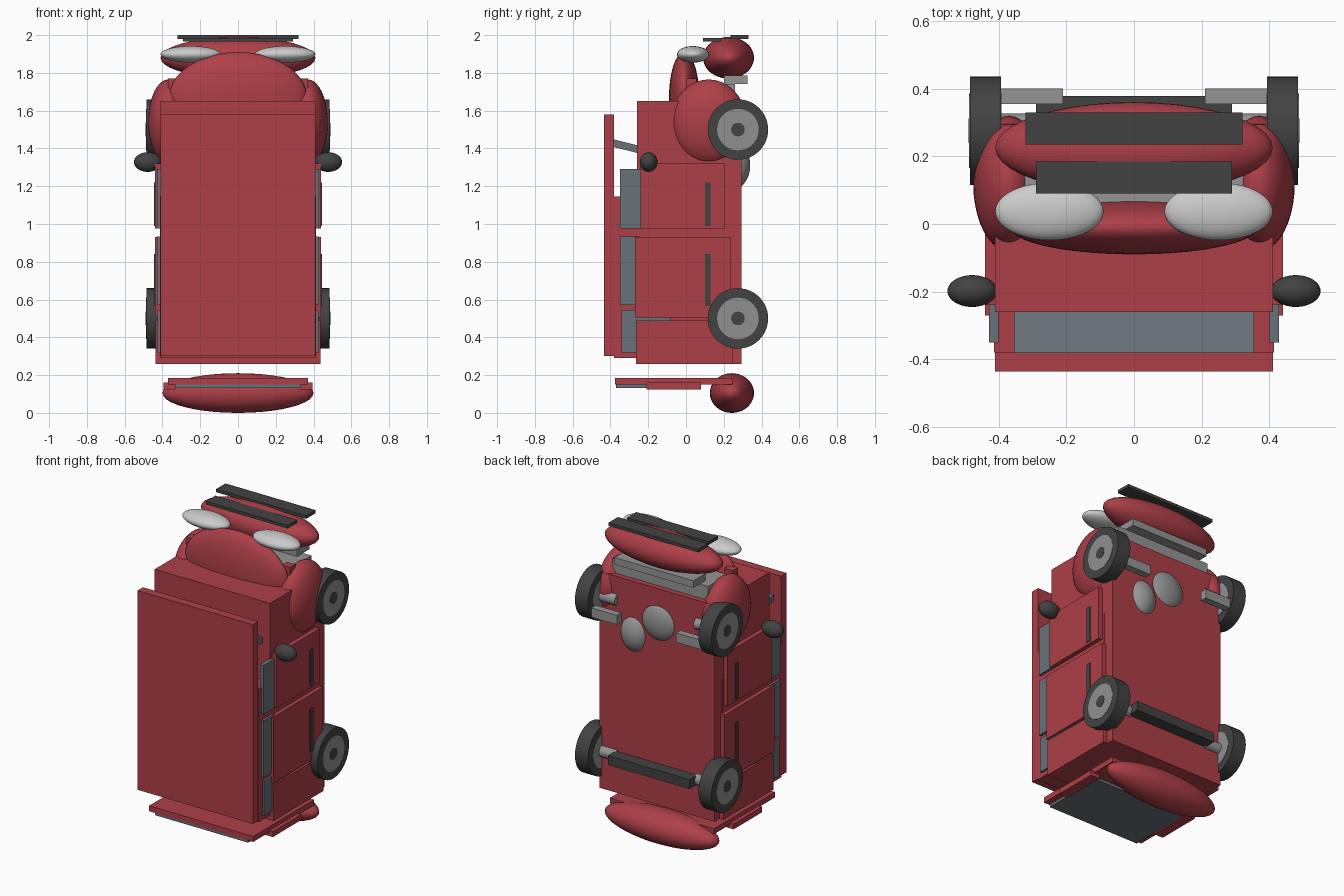
import bpy, math
from mathutils import Matrix

if "Cube" in bpy.data.objects:
    bpy.data.objects.remove(bpy.data.objects["Cube"])


def material(name, rgb):
    m = bpy.data.materials.new(name)
    m.diffuse_color = (*rgb, 1)
    m.use_nodes = True
    m.node_tree.nodes["Principled BSDF"].inputs["Base Color"].default_value = m.diffuse_color
    return m


RED = material("red_paint", (0.42, 0.05, 0.065))
GLASS = material("tinted_glass", (0.14, 0.17, 0.19))
DARK = material("dark_rubber", (0.055, 0.055, 0.055))
HUB = material("hub_grey", (0.28, 0.28, 0.28))
METAL = material("light_metal", (0.3, 0.3, 0.3))
LAMP = material("lamp_white", (0.6, 0.6, 0.6))


def finish(name, mat):
    o = bpy.context.object
    o.name = name
    o.data.materials.append(mat)
    return o


def box(name, x, y, z, mat):
    """Box from (min, max) ranges."""
    bpy.ops.mesh.primitive_cube_add(size=1)
    o = finish(name, mat)
    mid = [(a + b) / 2 for a, b in (x, y, z)]
    size = [b - a for a, b in (x, y, z)]
    o.data.transform(Matrix.Translation(mid) @ Matrix.Diagonal((*size, 1)))
    return o


def blob(name, c, r, mat):
    """Smooth ellipsoid."""
    bpy.ops.mesh.primitive_uv_sphere_add(segments=40, ring_count=20, radius=1)
    o = finish(name, mat)
    o.data.transform(Matrix.Translation(c) @ Matrix.Diagonal((*r, 1)))
    bpy.ops.object.shade_smooth()
    return o


def rod(name, x, y, z, r, mat):
    """Cylinder along x between x[0] and x[1]."""
    bpy.ops.mesh.primitive_cylinder_add(vertices=48, radius=r, depth=abs(x[1] - x[0]))
    o = finish(name, mat)
    o.data.transform(Matrix.Translation(((x[0] + x[1]) / 2, y, z)) @ Matrix.Rotation(math.pi / 2, 4, 'Y'))
    bpy.ops.object.shade_smooth_by_angle()
    return o


def span(s, a, b):
    return tuple(sorted((s * a, s * b)))


# Body shell, nose pointing up
box("lower_body", (-.41, .41), (-.26, .295), (.26, 1.65), RED)
box("cabin", (-.413, .413), (-.38, .22), (.29, 1.145), RED)
box("roof", (-.41, .41), (-.435, -.38), (.30, 1.58), RED)
blob("hood", (0, -.01, 1.67), (.365, .08, .24), RED)
screen = box("windscreen", (-.355, .355), (-.39, -.24), (-.02, .02), GLASS)
for v in screen.data.vertices:
    v.co.z += 1.412 - .25 * (v.co.y + .32)

# Front end
blob("front_bumper", (0, .225, 1.88), (.41, .135, .11), RED)
box("upper_grille", (-.29, .29), (.09, .185), (1.965, 1.985), DARK)
box("lower_grille", (-.32, .32), (.235, .33), (1.98, 2.0), DARK)
box("radiator", (-.34, .34), (.06, .26), (1.64, 1.74), METAL)
box("front_crossbar", (-.28, .28), (.20, .325), (1.74, 1.785), METAL)

# Tail end
blob("rear_bumper", (0, .243, .105), (.4, .117, .105), RED)
box("tailgate", (-.37, .37), (-.375, .245), (.15, .185), RED)
box("rear_window", (-.33, .33), (-.37, .05), (.133, .152), GLASS)

# Underside
box("rear_axle_beam", (-.29, .29), (.30, .378), (.47, .53), DARK)
blob("engine_block", (.17, .25, 1.31), (.10, .09, .125), METAL)
blob("gearbox", (-.01, .27, 1.43), (.125, .06, .12), HUB)

# Mirrored parts
for s, side in ((1, "right"), (-1, "left")):
    blob(f"{side}_headlight", (s * .25, .037, 1.898), (.16, .085, .044), LAMP)
    blob(f"{side}_fender", (s * .37, .12, 1.54), (.105, .20, .225), RED)
    blob(f"{side}_mirror", (s * .478, -.198, 1.328), (.073, .047, .052), DARK)
    box(f"{side}_headlight_mount", span(s, .31, .37), (0, .055), (1.64, 1.77), RED)
    box(f"{side}_taillight", span(s, .33, .395), (-.21, .08), (.125, .16), RED)

    # Doors, panels and side glass
    box(f"{side}_front_door", span(s, .40, .44), (-.24, .205), (.975, 1.32), RED)
    box(f"{side}_rear_door", span(s, .40, .44), (-.27, .235), (.505, .93), RED)
    box(f"{side}_rear_panel", span(s, .40, .437), (-.265, .245), (.26, .49), RED)
    box(f"{side}_front_window", span(s, .40, .428), (-.35, -.22), (.975, 1.29), GLASS)
    box(f"{side}_rear_window", span(s, .40, .428), (-.35, -.24), (.57, .935), GLASS)
    box(f"{side}_quarter_window", span(s, .40, .426), (-.342, -.08), (.32, .545), GLASS)
    box(f"{side}_front_handle", span(s, .435, .445), (.10, .13), (.99, 1.22), DARK)
    box(f"{side}_rear_handle", span(s, .435, .445), (.10, .13), (.565, .84), DARK)

    # Wheels and suspension
    for z, end in ((1.5, "front"), (.5, "rear")):
        rod(f"{side}_{end}_tire", span(s, .393, .485), .275, z, .16, DARK)
        rod(f"{side}_{end}_rim", span(s, .391, .487), .275, z, .11, HUB)
        rod(f"{side}_{end}_hubcap", span(s, .48, .489), .275, z, .036, DARK)
        rod(f"{side}_{end}_axle_stub", span(s, .28, .40), .29, z, .036, METAL)
    box(f"{side}_control_arm", span(s, .21, .395), (.355, .40), (1.40, 1.46), METAL)
